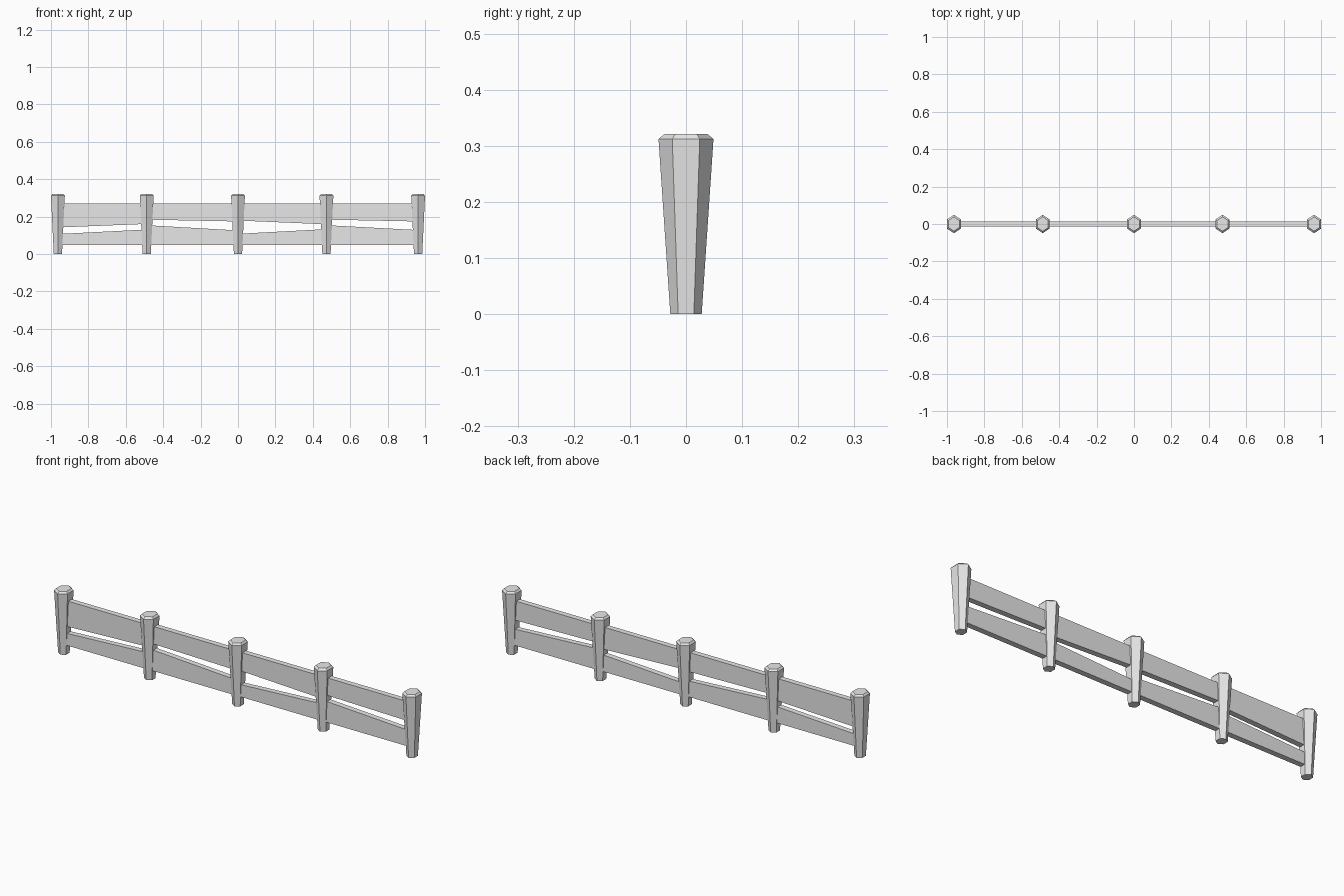
import bpy

old = bpy.data.objects.get("Cube")
if old:
    bpy.data.objects.remove(old, do_unlink=True)

stone = bpy.data.materials.new("light_grey")
stone.use_nodes = True
grey = (0.8, 0.8, 0.8, 1)
stone.diffuse_color = grey
stone.node_tree.nodes["Principled BSDF"].inputs["Base Color"].default_value = grey


def add_object(name, verts, faces):
    mesh = bpy.data.meshes.new(name)
    mesh.from_pydata(verts, [], faces)
    mesh.materials.append(stone)
    obj = bpy.data.objects.new(name, mesh)
    bpy.context.collection.objects.link(obj)
    return obj


def loft(name, rings):
    """Closed solid through rings of equal length."""
    n = len(rings[0])
    verts = [p for ring in rings for p in ring]
    faces = [tuple(reversed(range(n))), tuple(range(len(verts) - n, len(verts)))]
    for r in range(len(rings) - 1):
        for i in range(n):
            j = (i + 1) % n
            faces.append((r * n + i, r * n + j, (r + 1) * n + j, (r + 1) * n + i))
    return add_object(name, verts, faces)


def hexagon(x, hx, hy, z):
    corners = [(1, -0.5), (1, 0.5), (0, 1), (-1, 0.5), (-1, -0.5), (0, -1)]
    return [(x + u * hx, v * hy, z) for u, v in corners]


# Tapered six-sided posts with a bevelled cap
POSTS = [-0.963, -0.488, 0.0, 0.473, 0.963]
SECTIONS = [(0.022, 0.028, 0), (0.037, 0.049, 0.312), (0.029, 0.038, 0.321)]
for i, x in enumerate(POSTS):
    loft(f"post_{i + 1}", [hexagon(x, hx, hy, z) for hx, hy, z in SECTIONS])


# Boards whose facing edges slope along each bay
def board(name, x0, x1, left, right):
    t = 0.014
    rings = [[(x, -t, lo), (x, t, lo), (x, t, hi), (x, -t, hi)]
             for x, (lo, hi) in ((x0, left), (x1, right))]
    loft(name, rings)


BOTTOM, TOP = 0.048, 0.271
UPPER = [(0.142, 0.161), (0.184, 0.174), (0.179, 0.159), (0.184, 0.174)]
LOWER = [(0.107, 0.131), (0.154, 0.126), (0.108, 0.133), (0.154, 0.128)]
for i, (x0, x1) in enumerate(zip(POSTS, POSTS[1:])):
    (ua, ub), (la, lb) = UPPER[i], LOWER[i]
    board(f"upper_rail_{i + 1}", x0, x1, (ua, TOP), (ub, TOP))
    board(f"lower_rail_{i + 1}", x0, x1, (BOTTOM, la), (BOTTOM, lb))
